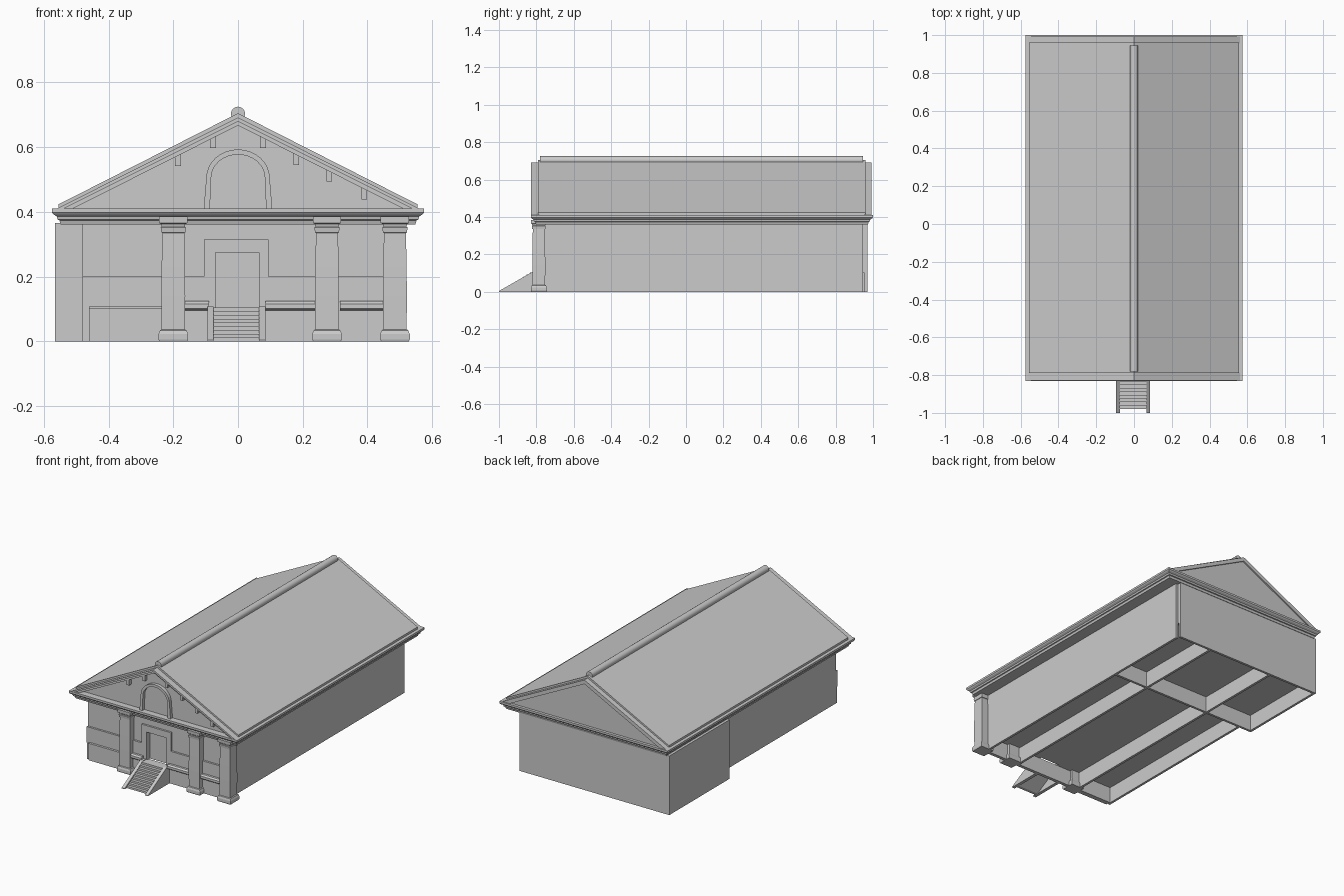
import bpy, bmesh, math

if "Cube" in bpy.data.objects:
    bpy.data.objects.remove(bpy.data.objects["Cube"])


def finish(name, bm):
    bmesh.ops.recalc_face_normals(bm, faces=bm.faces)
    me = bpy.data.meshes.new(name)
    bm.to_mesh(me)
    bm.free()
    ob = bpy.data.objects.new(name, me)
    bpy.context.collection.objects.link(ob)
    return ob


def prism(name, pts, a, b, axis='y'):
    """Outline in xz swept along y, or outline in yz swept along x."""
    bm = bmesh.new()
    put = (lambda p, t: (p[0], t, p[1])) if axis == 'y' else (lambda p, t: (t, p[0], p[1]))
    ends = [[bm.verts.new(put(p, t)) for p in pts] for t in (a, b)]
    bm.faces.new(ends[0])
    bm.faces.new(ends[1][::-1])
    for i in range(len(pts)):
        j = (i + 1) % len(pts)
        bm.faces.new((ends[0][i], ends[0][j], ends[1][j], ends[1][i]))
    return finish(name, bm)


def box(name, x0, x1, y0, y1, z0, z1):
    return prism(name, [(x0, z0), (x1, z0), (x1, z1), (x0, z1)], y0, y1)


def stack(name, cx, cy, rows):
    """Rectangular moulding lofted through rows of (half x, half y, z)."""
    bm = bmesh.new()
    rings = [[bm.verts.new((cx + sx * hx, cy + sy * hy, z))
              for sx, sy in ((-1, -1), (1, -1), (1, 1), (-1, 1))] for hx, hy, z in rows]
    for r, s in zip(rings, rings[1:]):
        for i in range(4):
            j = (i + 1) % 4
            bm.faces.new((r[i], r[j], s[j], s[i]))
    bm.faces.new(rings[0])
    bm.faces.new(rings[-1])
    return finish(name, bm)


# Main hall and wider rear wing, raised over an open foundation
R = .475
box("main_hall", -.48, R, -.76, .945, .10, .365)
box("rear_wing", -.565, R - .015, .38, .97, .10, .365)

# Foundation walls with open underside
T = .015
for name, x0, x1, y0, y1 in (
        ("right_foundation", R - T, R, -.79, .945),
        ("left_foundation", -.48, -.48 + T, -.79, .38),
        ("inner_foundation_right", .22, .235, -.77, .96),
        ("inner_foundation_left", -.23, -.215, -.77, .96),
        ("front_foundation", -.48, R, -.79, -.77),
        ("cross_foundation", -.565, R - .005, .38, .38 + T),
        ("wing_foundation", -.565, -.565 + T, .38, .97),
        ("back_foundation", -.565, R - .015, .97 - T, .97)):
    box(name, x0, x1, y0, y1, 0, .101)

# Front wall with doorway, and the thicker lower course framing the door
DOOR = [(.065, .10), (.065, .275), (-.07, .275), (-.07, .10)]
prism("front_wall", [(-.48, .10), (-.48, .365), (R, .365), (R, .10)] + DOOR, -.78, -.759)
prism("lower_course_and_door_surround",
      [(-.48, .10), (-.48, .2), (-.105, .2), (-.105, .315), (.095, .315),
       (.095, .2), (R, .2), (R, .10)] + DOOR, -.792, -.779)

# Plinth and rounded sills between the columns
box("left_plinth", -.46, -.2, -.80, -.78, 0, .1)
box("left_plinth_ledge", -.46, -.2, -.806, -.78, .1, .108)
for x0, x1 in ((-.2, -.09), (.085, .242), (.315, .45)):
    prism("sill", [(-.78, .094), (-.808, .096), (-.815, .102), (-.815, .116),
                   (-.806, .124), (-.78, .124)], x0, x1, 'x')

# Columns with stepped base, swelling shaft and capital
COLUMN = [(.043, .041, 0), (.046, .043, .006), (.046, .043, .022), (.041, .039, .034),
          (.036, .034, .037), (.037, .035, .14), (.036, .034, .23), (.034, .032, .335),
          (.037, .035, .336), (.039, .037, .352), (.036, .034, .354), (.037, .036, .362),
          (.044, .042, .366), (.044, .043, .385)]
for x in (-.2, .275, .485):
    stack("column", x, -.787, COLUMN)

# Entrance stairs with sloping side walls
for x0, x1 in ((-.095, -.075), (.065, .085)):
    prism("stair_side_wall", [(-1, 0), (-1, .004), (-.82, .107), (-.785, .107), (-.785, 0)],
          x0, x1, 'x')
N = 9
D = .165 / N
steps = [(-.98, 0)]
for i in range(N):
    z = .104 * (i + 1) / N
    steps += [(-.98 + D * i, z), (-.98 + D * (i + 1), z)]
prism("stair_steps", steps + [(-.785, .104), (-.785, .09), (-.82, .08), (-.96, 0)],
      -.075, .065, 'x')

# Cornice running around the whole building
stack("cornice", 0, .085, [(.548, .888, .361), (.552, .892, .374), (.558, .898, .376),
                           (.56, .90, .386), (.57, .91, .392), (.575, .915, .398),
                           (.575, .915, .41)])

# Gabled roof, whose front end is the recessed pediment wall
prism("roof", [(-.555, .405), (.555, .405), (.555, .423), (0, .705), (-.555, .423)], -.79, .96)
prism("back_pediment", [(-.52, .405), (.52, .405), (0, .672)], .95, .983)


def rake(name, foot_out, top_out, foot_in, top_in, y0, y1):
    return prism(name, [(-foot_out, .409), (0, top_out), (foot_out, .409),
                        (foot_in, .409), (0, top_in), (-foot_in, .409)], y0, y1)


# Raking mouldings on both gables
rake("front_rake_inner", .55, .685, .512, .667, -.818, -.785)
rake("front_rake_outer", .562, .692, .54, .679, -.828, -.785)
rake("back_rake", .562, .692, .512, .667, .955, .992)

# Small brackets under the front rake
for x in (-.185, -.077, .077, .18, .282, .39):
    def under(v): return .667 - abs(v) * .504 + .003
    z = under(abs(x) + .009) - .03
    prism("rake_bracket", [(x - .009, z), (x + .009, z), (x + .009, under(x + .009)),
                           (x - .009, under(x - .009))], -.812, -.785)


# Arched niche frame in the pediment
def arch(r, foot, top):
    return [(-foot, .409)] + [(-r * math.cos(math.pi * i / 16),
            .505 + (top - .505) * math.sin(math.pi * i / 16)) for i in range(17)] + [(foot, .409)]


prism("arch_frame", arch(.098, .106, .593) + arch(.083, .087, .577)[::-1], -.81, -.785)

# Rounded ridge cap
cap = [(.022 * math.cos(2 * math.pi * i / 16), .703 + .022 * math.sin(2 * math.pi * i / 16))
       for i in range(16)]
ridge = prism("ridge_cap", cap, -.78, .945)
bpy.context.view_layer.objects.active = ridge
ridge.select_set(True)
bpy.ops.object.shade_smooth_by_angle(angle=math.radians(40))
